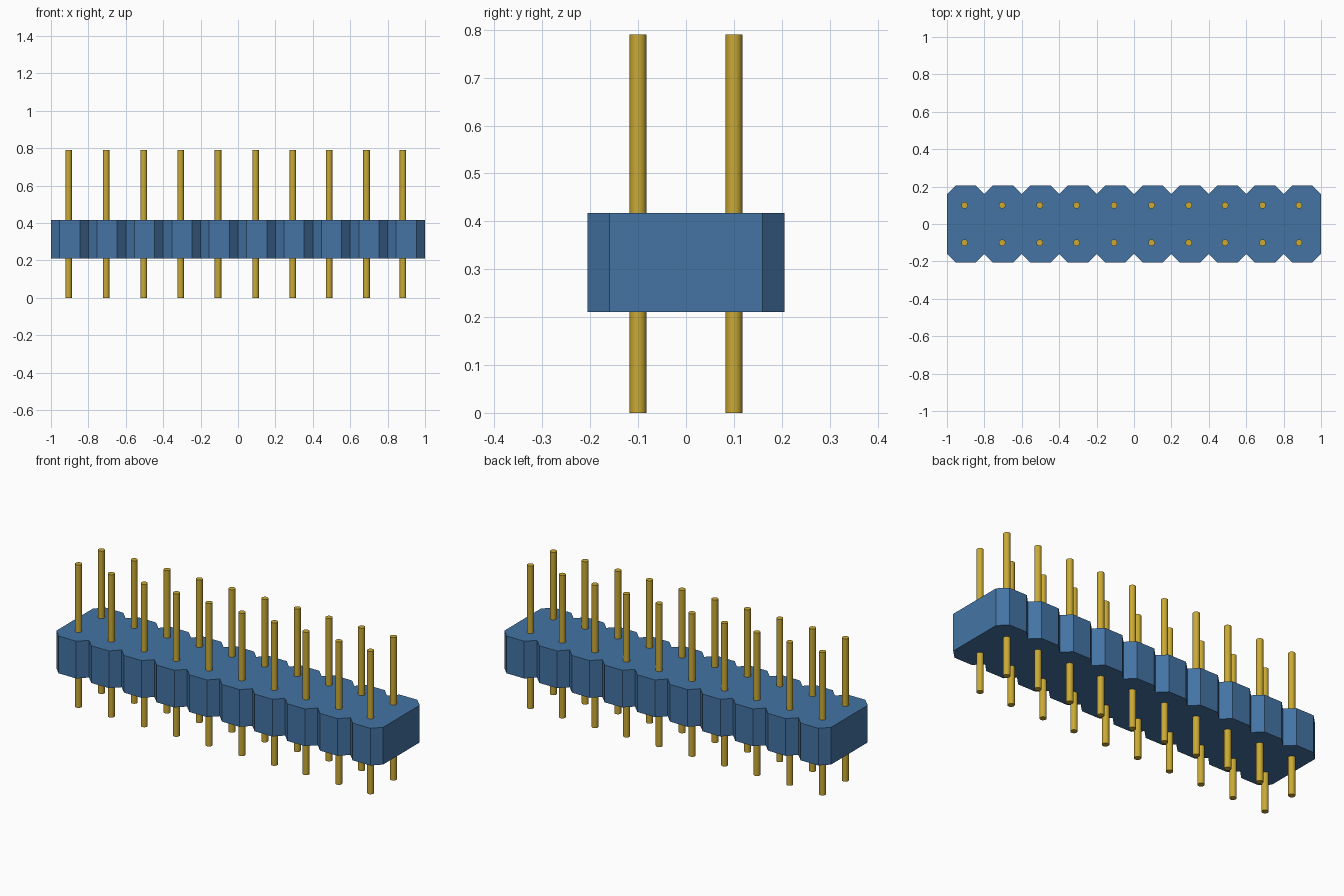
import bpy
import bmesh

default = bpy.data.objects.get("Cube")
if default:
    bpy.data.objects.remove(default, do_unlink=True)

CELLS, PITCH = 10, 0.2
HALF_DEPTH, CHAMFER = 0.206, 0.046
BODY_BOTTOM, BODY_TOP = 0.211, 0.417
PIN_RADIUS, PIN_HEIGHT = 0.0175, 0.79
PIN_X = (-0.906, -0.705, -0.504, -0.307, -0.107, 0.094, 0.293, 0.487, 0.687, 0.882)


def material(name, color):
    mat = bpy.data.materials.new(name)
    mat.use_nodes = True
    mat.diffuse_color = color
    mat.node_tree.nodes["Principled BSDF"].inputs["Base Color"].default_value = color
    return mat


def mesh_object(name, bm, mat):
    bmesh.ops.recalc_face_normals(bm, faces=bm.faces[:])
    mesh = bpy.data.meshes.new(name)
    bm.to_mesh(mesh)
    bm.free()
    mesh.materials.append(mat)
    obj = bpy.data.objects.new(name, mesh)
    bpy.context.collection.objects.link(obj)
    return obj


blue = material("blue plastic", (0.058, 0.175, 0.375, 1))
gold = material("gold metal", (0.59, 0.40, 0.035, 1))

# Housing: notched strip outline, extruded upward
edge = [(-1, HALF_DEPTH - CHAMFER)]
for i in range(CELLS):
    left = -1 + i * PITCH
    edge += [(left + CHAMFER, HALF_DEPTH),
             (left + PITCH - CHAMFER, HALF_DEPTH),
             (left + PITCH, HALF_DEPTH - CHAMFER)]
outline = edge + [(x, -y) for x, y in reversed(edge)]

bm = bmesh.new()
base = bm.faces.new([bm.verts.new((x, y, BODY_BOTTOM)) for x, y in outline])
top = bmesh.ops.extrude_face_region(bm, geom=[base], use_keep_orig=True)
bmesh.ops.translate(bm, vec=(0, 0, BODY_TOP - BODY_BOTTOM),
                    verts=[v for v in top["geom"] if isinstance(v, bmesh.types.BMVert)])
mesh_object("housing", bm, blue)

# Pins: two rows sharing one round rod mesh
bm = bmesh.new()
bmesh.ops.create_cone(bm, cap_ends=True, segments=24, radius1=PIN_RADIUS,
                      radius2=PIN_RADIUS, depth=PIN_HEIGHT)
for face in bm.faces:
    face.smooth = len(face.verts) == 4
for ring_edge in bm.edges:
    ring_edge.smooth = all(f.smooth for f in ring_edge.link_faces)
first = mesh_object("front_pin_1", bm, gold)
for row, y in (("front", -0.1), ("back", 0.1)):
    for i, x in enumerate(PIN_X, 1):
        name = f"{row}_pin_{i}"
        pin = first
        if name != first.name:
            pin = bpy.data.objects.new(name, first.data)
            bpy.context.collection.objects.link(pin)
        pin.location = (x, y, PIN_HEIGHT / 2)
